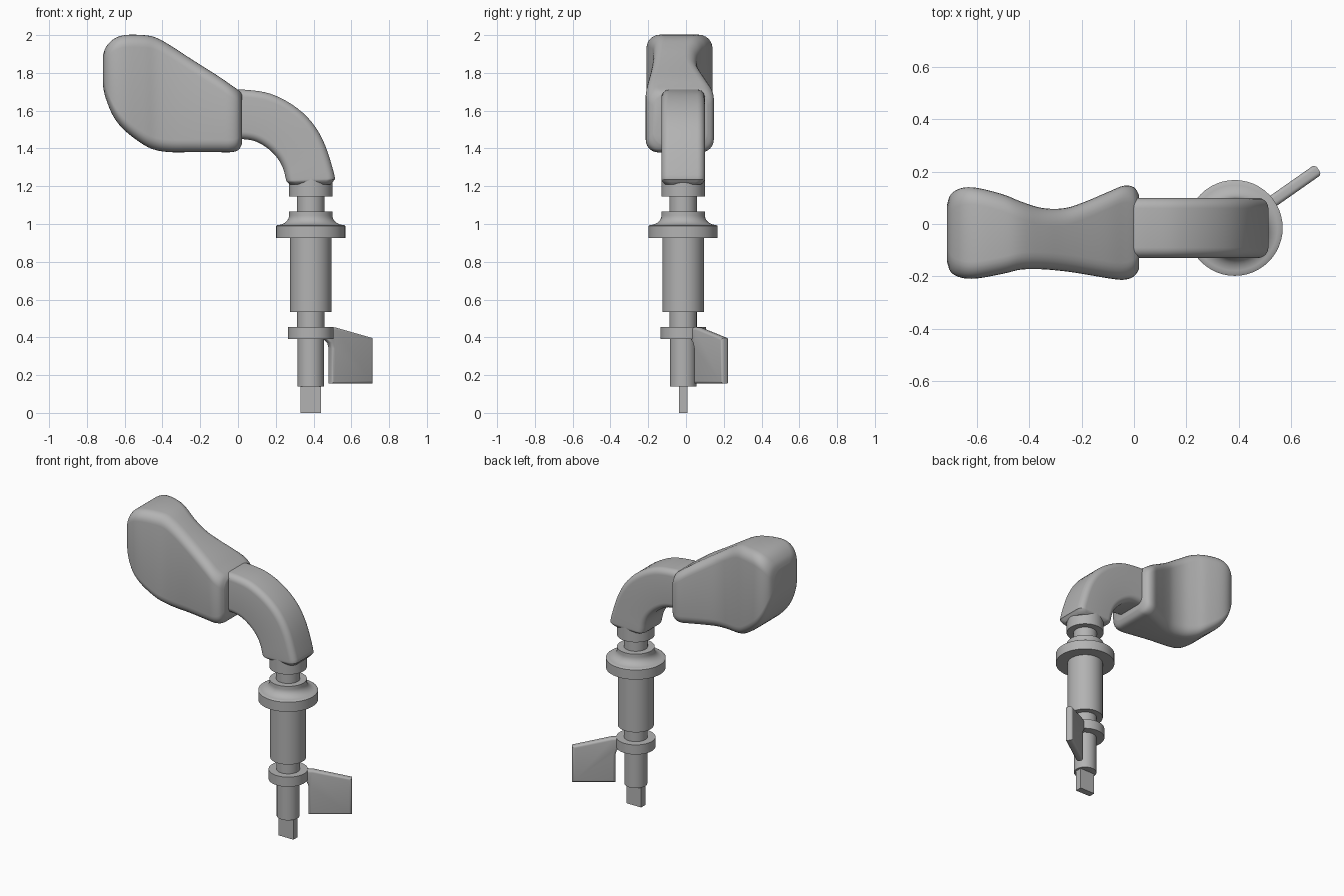
import bpy
import bmesh
from math import cos, sin, pi, radians
from mathutils import Vector, Matrix

cube = bpy.data.objects.get("Cube")
if cube:
    bpy.data.objects.remove(cube, do_unlink=True)

GREY = (0.45, 0.45, 0.45, 1.0)
grey = bpy.data.materials.new("plain grey")
grey.use_nodes = True
grey.diffuse_color = GREY
grey.node_tree.nodes["Principled BSDF"].inputs["Base Color"].default_value = GREY

AXIS = Vector((0.385, -0.015, 0))  # centre line of the shaft


def finish(name, bm, angle=35):
    """Turn a bmesh into a shaded object."""
    bmesh.ops.recalc_face_normals(bm, faces=bm.faces)
    for face in bm.faces:
        face.smooth = True
    mesh = bpy.data.meshes.new(name)
    bm.to_mesh(mesh)
    bm.free()
    mesh.set_sharp_from_angle(angle=radians(angle))
    mesh.materials.append(grey)
    obj = bpy.data.objects.new(name, mesh)
    bpy.context.collection.objects.link(obj)
    return obj


def bridge(bm, rings):
    """Join closed rings of points and cap both ends."""
    loops = [[bm.verts.new(point) for point in ring] for ring in rings]
    count = len(loops[0])
    for low, high in zip(loops, loops[1:]):
        for i in range(count):
            j = (i + 1) % count
            bm.faces.new((low[i], low[j], high[j], high[i]))
    bm.faces.new(loops[0])
    bm.faces.new(loops[-1])


def lathe(name, profile, sides=48):
    """Revolve (radius, height) pairs around the shaft axis."""
    bm = bmesh.new()
    turns = [2 * pi * i / sides for i in range(sides)]
    bridge(bm, [[AXIS + Vector((r * cos(a), r * sin(a), z)) for a in turns]
                for r, z in profile])
    return finish(name, bm)


def smooth_rows(rows, steps=4):
    """Catmull-Rom interpolation between rows of numbers."""
    rows = [Vector(row) for row in rows]
    result = []
    for i in range(len(rows) - 1):
        a, b, c = rows[max(i - 1, 0)], rows[i], rows[i + 1]
        d = rows[min(i + 2, len(rows) - 1)]
        for k in range(steps):
            t = k / steps
            result.append(b + (c - a) * (t / 2)
                          + (a * 2 - b * 5 + c * 4 - d) * (t * t / 2)
                          + (b * 3 - a - c * 3 + d) * (t ** 3 / 2))
    return result + [rows[-1]]


def loft(name, stations, radius, arc=6):
    """Rounded sections from an inner point to an outer point (x, z, x, z),
    each reaching from a near to a far y."""
    bm = bmesh.new()
    rings = []
    for xi, zi, xo, zo, near, far in smooth_rows(stations):
        inner, outer = Vector((xi, 0, zi)), Vector((xo, 0, zo))
        middle = (inner + outer) / 2 + Vector((0, (near + far) / 2, 0))
        up = (outer - inner).normalized()
        half_y, half_up = (far - near) / 2, (outer - inner).length / 2
        r = min(radius, half_y * 0.9, half_up * 0.9)
        ring = []
        for corner in range(4):
            sy = 1 if corner in (0, 3) else -1
            su = 1 if corner < 2 else -1
            for k in range(arc + 1):
                a = (corner + k / arc) * pi / 2
                y = sy * (half_y - r) + r * cos(a)
                u = su * (half_up - r) + r * sin(a)
                ring.append(middle + up * u + Vector((0, y, 0)))
        rings.append(ring)
    bridge(bm, rings)
    return finish(name, bm)


def slab(name, outline, thickness, matrix, bevel=0):
    """Extrude an outline in local x and z, then place it."""
    bm = bmesh.new()
    bridge(bm, [[(x, side * thickness / 2, z) for x, z in outline]
                for side in (-1, 1)])
    if bevel:
        bmesh.ops.recalc_face_normals(bm, faces=bm.faces)
        rim = [e for e in bm.edges if abs(e.verts[0].co.y - e.verts[1].co.y) < 0.001]
        bmesh.ops.bevel(bm, geom=rim, offset=bevel, segments=4,
                        profile=0.5, affect='EDGES')
    bm.transform(matrix)
    return finish(name, bm)


# Turned shaft parts
lathe("lower_spindle", [(0.07, 0.14), (0.07, 0.4)])
lathe("lower_collar", [(0.12, 0.39), (0.12, 0.455)])
lathe("spindle_neck", [(0.072, 0.45), (0.072, 0.54)])
lathe("barrel", [(0.11, 0.535), (0.11, 0.93)])
flare = [(0.175 - 0.06 * sin(a), 1.045 - 0.05 * cos(a))
         for a in [pi / 2 * k / 8 for k in range(9)]]
lathe("flange", [(0.183, 0.925), (0.183, 0.99)] + flare + [(0.115, 1.065)])
lathe("upper_neck", [(0.073, 1.06), (0.073, 1.15)])
lathe("handle_socket", [(0.115, 1.145), (0.115, 1.24)])

# Flat drive tip
tip = [(-0.055, 0), (0.055, 0), (0.055, 0.15), (-0.055, 0.15)]
slab("drive_tip", tip, 0.044, Matrix.Translation(AXIS))

# Vane pointing back and outward
vane = [(0.09, 0.455), (0.15, 0.453), (0.39, 0.397), (0.39, 0.155),
        (0.125, 0.155), (0.125, 0.34), (0.115, 0.37), (0.09, 0.39)]
slab("vane", vane, 0.046,
     Matrix.Translation(AXIS) @ Matrix.Rotation(radians(35), 4, 'Z'), 0.015)

# Curved arm from the shaft to the grip
bend = [(-0.03, 1.45, -0.03, 1.71), (0.05, 1.447, 0.05, 1.71),
        (0.11, 1.43, 0.17, 1.69), (0.17, 1.39, 0.29, 1.63),
        (0.215, 1.34, 0.39, 1.54), (0.24, 1.29, 0.46, 1.42),
        (0.253, 1.24, 0.51, 1.26)]
arm = [row + (-0.13, 0.1) for row in bend]
arm += [(0.26, 1.222, 0.507, 1.23, -0.127, 0.097),
        (0.277, 1.21, 0.49, 1.21, -0.11, 0.08)]
loft("curved_arm", arm, 0.04)

# Waisted grip: x, bottom, top, near y, far y
grip = [(-0.715, 1.73, 1.89, -0.14, 0.07), (-0.7, 1.665, 1.935, -0.183, 0.113),
        (-0.66, 1.57, 1.978, -0.205, 0.137), (-0.6, 1.495, 2, -0.208, 0.138),
        (-0.5, 1.42, 2, -0.19, 0.113), (-0.43, 1.39, 1.985, -0.174, 0.085),
        (-0.35, 1.38, 1.94, -0.173, 0.061), (-0.27, 1.38, 1.888, -0.18, 0.06),
        (-0.2, 1.38, 1.843, -0.19, 0.08), (-0.1, 1.38, 1.78, -0.207, 0.122),
        (-0.04, 1.38, 1.738, -0.213, 0.146), (0, 1.39, 1.71, -0.2, 0.14),
        (0.02, 1.42, 1.69, -0.17, 0.11)]
loft("grip", [(x, low, x, high, near, far) for x, low, high, near, far in grip], 0.065)
